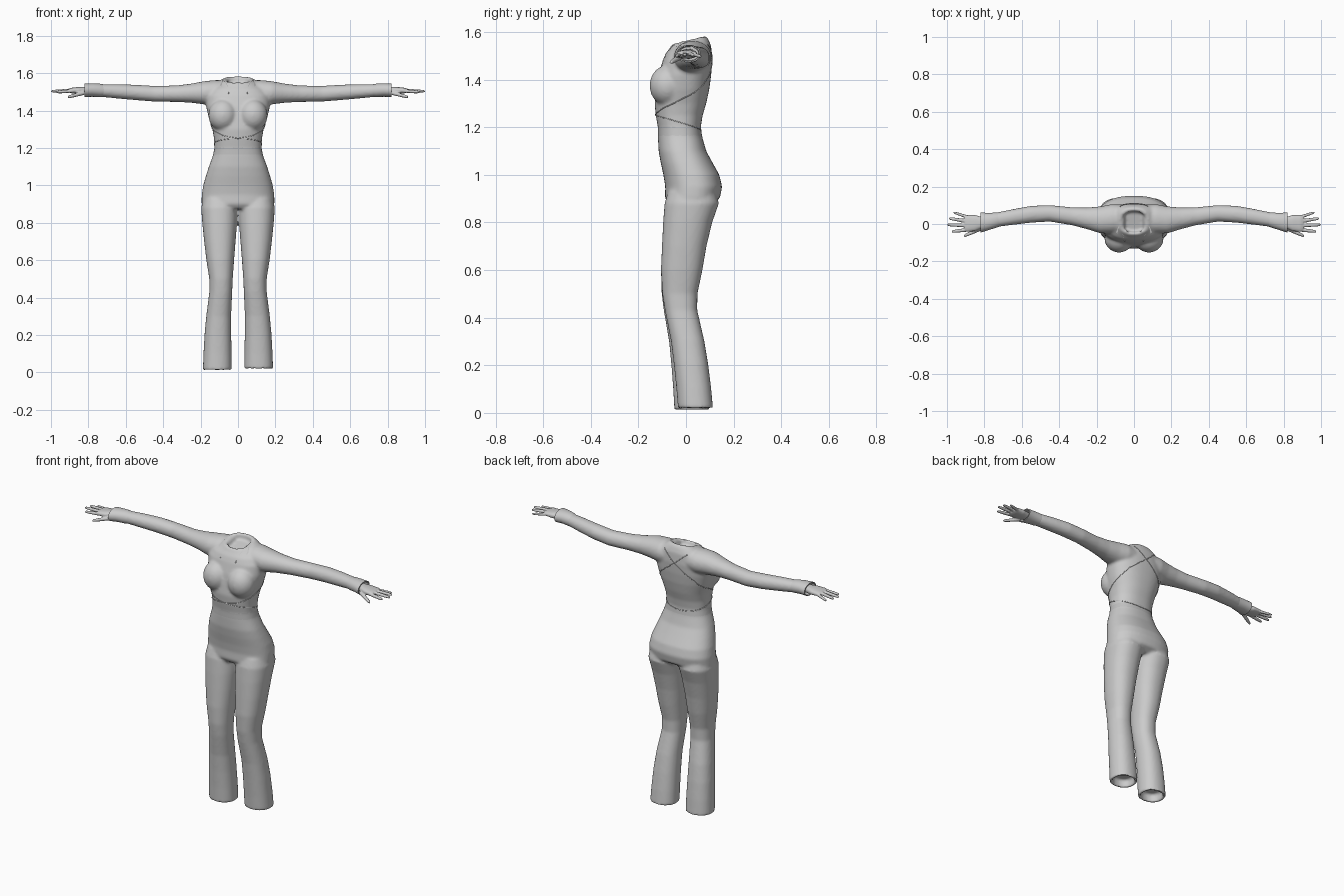
import bpy, bmesh, math
from mathutils import Vector

if "Cube" in bpy.data.objects:
    bpy.data.objects.remove(bpy.data.objects["Cube"])


def material(name, v):
    m = bpy.data.materials.new(name)
    m.diffuse_color = (v, v, v, 1)
    m.use_nodes = True
    m.node_tree.nodes["Principled BSDF"].inputs["Base Color"].default_value = m.diffuse_color
    return m


TOP = material("light grey top", 0.6)
TROUSERS = material("light grey trousers", 0.6)
WAIST = material("mid grey waist", 0.54)


def loft(bm, rings, axis, power=2.2, n=32):
    """Closed tube; ring = (position, centre a, centre b, radius a, radius b, tilt)."""
    loops = []
    for pos, ca, cb, ra, rb, *tilt in rings:
        loop = []
        for i in range(n):
            t = 2 * math.pi * i / n
            c, s = math.cos(t), math.sin(t)
            a = ra * math.copysign(abs(c) ** (2 / power), c)
            b = rb * math.copysign(abs(s) ** (2 / power), s)
            p = pos + (tilt[0] * b if tilt else 0)
            co = (ca + a, cb + b, p) if axis == 'z' else (p, ca + a, cb + b)
            loop.append(bm.verts.new(co))
        loops.append(loop)
    faces = [bm.faces.new(loops[0]), bm.faces.new(loops[-1])]
    for l0, l1 in zip(loops, loops[1:]):
        for i in range(n):
            j = (i + 1) % n
            faces.append(bm.faces.new((l0[i], l0[j], l1[j], l1[i])))
    bmesh.ops.recalc_face_normals(bm, faces=faces)


def finish(bm, name, mats, voxel=0, smooth=0):
    """Make an object, optionally fused into one skin."""
    me = bpy.data.meshes.new(name)
    bmesh.ops.recalc_face_normals(bm, faces=bm.faces)
    bm.to_mesh(me)
    bm.free()
    ob = bpy.data.objects.new(name, me)
    bpy.context.collection.objects.link(ob)
    bpy.ops.object.select_all(action='DESELECT')
    bpy.context.view_layer.objects.active = ob
    ob.select_set(True)
    if voxel:
        m = ob.modifiers.new("fuse", 'REMESH')
        m.mode, m.voxel_size = 'VOXEL', voxel
        bpy.ops.object.modifier_apply(modifier=m.name)
        m = ob.modifiers.new("relax", 'SMOOTH')
        m.factor, m.iterations = 0.5, smooth
        bpy.ops.object.modifier_apply(modifier=m.name)
    ob.data.materials.clear()
    for m in mats:
        ob.data.materials.append(m)
    bpy.ops.object.shade_smooth_by_angle(angle=math.radians(50))
    return ob


# Trunk: height, half width, front y, back y, tilt
TRUNK = [(.875, .175, -.07, .10, 0), (.90, .195, -.088, .142, 0), (.95, .194, -.087, .152, 0),
         (1.0, .186, -.095, .14, 0), (1.05, .172, -.106, .112, 0), (1.1, .156, -.115, .085, 0),
         (1.16, .134, -.118, .068, 0), (1.2, .126, -.118, .062, 0), (1.25, .128, -.127, .07, 0),
         (1.3, .137, -.132, .085, 0), (1.36, .156, -.125, .098, 0), (1.42, .17, -.115, .106, 0),
         (1.48, .172, -.098, .11, 0), (1.525, .145, -.085, .106, .15), (1.55, .105, -.068, .095, .22),
         (1.567, .08, -.058, .083, .25), (1.567, .066, -.044, .069, .25), (1.535, .064, -.042, .067, .25)]
# Trouser leg: height, inner x, outer x, front y, back y
LEG = [(.93, .01, .185, -.075, .125), (.88, .0, .197, -.09, .138), (.8, .005, .191, -.096, .11),
       (.7, .013, .181, -.101, .086), (.6, .021, .169, -.105, .069), (.5, .027, .152, -.101, .047),
       (.43, .029, .151, -.091, .045), (.3, .033, .166, -.067, .073), (.2, .031, .174, -.056, .088),
       (.1, .028, .178, -.047, .099), (.012, .026, .18, -.041, .106),
       (.012, .041, .165, -.027, .092), (.06, .044, .162, -.025, .088)]
# Sleeve: x, centre y, centre z, radius y, radius z
ARM = [(.05, .03, 1.497, .073, .064), (.12, .028, 1.496, .078, .067), (.18, .022, 1.495, .072, .062),
       (.25, .03, 1.493, .058, .051), (.33, .041, 1.49, .048, .044), (.45, .057, 1.49, .044, .042),
       (.55, .052, 1.497, .045, .041), (.65, .037, 1.503, .042, .038), (.75, .02, 1.508, .038, .033)]

bm = bmesh.new()
loft(bm, [(z, 0, (f + b) / 2, w, (b - f) / 2, t) for z, w, f, b, t in TRUNK], 'z', 2.35, 48)
for s in (-1, 1):
    rings = []
    for z, i, o, f, b in LEG:
        drift = max(0, .6 - z) * .013 * s      # one hem sits slightly back and outward
        rings.append((z + max(0, drift) * .8, s * (i + o) / 2 + drift, (f + b) / 2 + drift,
                      (o - i) / 2, (b - f) / 2))
    loft(bm, rings, 'z', 2.25, 40)
    loft(bm, [(s * x, *r) for x, *r in ARM], 'x', 2.1)
    # Bust
    ret = bmesh.ops.create_uvsphere(bm, u_segments=24, v_segments=16, radius=1)
    for v in ret['verts']:
        v.co = Vector((s * .08 + v.co.x * .078, -.078 + v.co.y * .075, 1.375 + v.co.z * .085))
body = finish(bm, "clothed_body", (TROUSERS, WAIST, TOP), .008, 5)
for p in body.data.polygons:
    p.material_index = 0 if p.center.z < 1.165 else 1 if p.center.z < 1.2 else 2

# Fingers: root x, root y, root z, tip x, tip y, tip z, radius
FINGERS = [(.88, .034, 1.505, .965, .062, 1.497, .0085), (.89, .015, 1.508, .99, .03, 1.503, .0095),
           (.89, -.008, 1.508, 1.0, -.004, 1.503, .0095), (.88, -.03, 1.505, .975, -.04, 1.499, .0095),
           (.82, -.025, 1.495, .91, -.064, 1.472, .011)]
for s, side in ((-1, "left"), (1, "right")):
    # Hand
    bm = bmesh.new()
    loft(bm, [(s * x, *r) for x, *r in (
        (.76, .012, 1.508, .026, .021), (.81, .008, 1.508, .029, .02), (.85, .005, 1.507, .043, .019),
        (.89, .003, 1.507, .045, .015), (.905, .003, 1.507, .04, .01))], 'x', 2.4, 24)
    for x0, y0, z0, x1, y1, z1, r in FINGERS:
        loft(bm, [(s * (x0 + (x1 - x0) * t), y0 + (y1 - y0) * t, z0 + (z1 - z0) * t, r * k, r * k * .9)
                  for t, k in ((0, 1.1), (.4, 1.05), (.75, .95), (.94, .75), (1, .4))], 'x', 2, 12)
    finish(bm, side + "_hand", (TOP,), .004, 2)
    # Flared hollow cuff
    bm = bmesh.new()
    loft(bm, [(s * x, *r) for x, *r in (
        (.71, .026, 1.506, .036, .031), (.74, .02, 1.508, .041, .036), (.78, .013, 1.51, .046, .036),
        (.82, .008, 1.508, .054, .036), (.82, .008, 1.508, .048, .031), (.78, .013, 1.509, .04, .029))],
        'x', 2.1, 32)
    finish(bm, side + "_cuff", (TOP,))


def on_body(p, gap):
    hit, co, normal, _ = body.closest_point_on_mesh(Vector(p))
    return co + normal * gap


def cord(name, pts, closed=False):
    """Thin tie laid on the body surface."""
    path = []
    pairs = list(zip(pts, pts[1:] + pts[:1])) if closed else list(zip(pts, pts[1:]))
    for a, b in pairs:
        path += [on_body(Vector(a).lerp(Vector(b), k / 6), .001) for k in range(6)]
    if not closed:
        path.append(on_body(pts[-1], .001))
    cu = bpy.data.curves.new(name, 'CURVE')
    cu.dimensions, cu.bevel_depth, cu.bevel_resolution = '3D', .002, 1
    sp = cu.splines.new('POLY')
    sp.points.add(len(path) - 1)
    for q, co in zip(sp.points, path):
        q.co = (*co, 1)
    sp.use_cyclic_u = closed
    cu.materials.append(TOP)
    bpy.context.collection.objects.link(bpy.data.objects.new(name, cu))


# Waist tie, lower at the back
cord("waist_tie", [(.14 * math.cos(a), -.025 + .11 * math.sin(a), 1.22 - .03 * math.sin(a))
                   for a in [2 * math.pi * i / 16 for i in range(16)]], True)
for s, side in ((-1, "left"), (1, "right")):
    # Wrap tie crossing the back
    cord(side + "_wrap_tie", [(0, -.14, 1.25), (s * .09, -.13, 1.265), (s * .15, -.03, 1.31),
                              (s * .12, .1, 1.39), (0, .12, 1.48), (-s * .08, .1, 1.55)])
    # Collar lapel
    bm = bmesh.new()
    lapel = [on_body(p, .004) for p in ((s * .082, -.01, 1.57), (s * .1, -.05, 1.545),
                                        (s * .048, -.105, 1.49), (s * .06, -.06, 1.545))]
    bm.faces.new([bm.verts.new(p) for p in lapel])
    bmesh.ops.solidify(bm, geom=bm.faces[:], thickness=.003)
    finish(bm, side + "_lapel", (TOP,))
